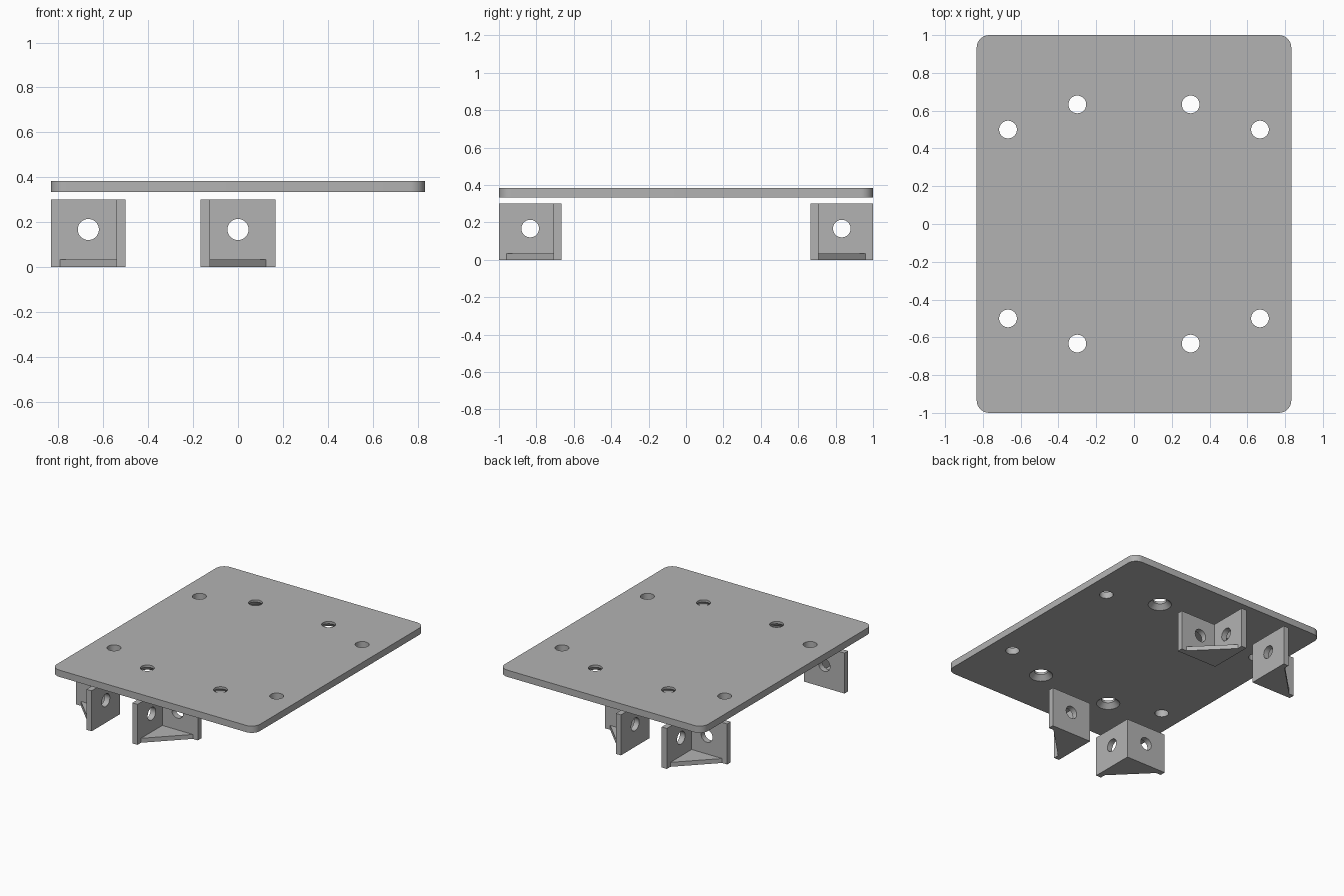
import bpy, bmesh, math
from mathutils import Matrix, Vector

old = bpy.data.objects.get("Cube")
if old:
    bpy.data.objects.remove(old, do_unlink=True)

grey = bpy.data.materials.new("plain grey")
grey.use_nodes = True
colour = (0.45, 0.45, 0.45, 1)
grey.diffuse_color = colour
grey.node_tree.nodes["Principled BSDF"].inputs["Base Color"].default_value = colour


def add_object(name, bm):
    bmesh.ops.recalc_face_normals(bm, faces=bm.faces)
    mesh = bpy.data.meshes.new(name)
    bm.to_mesh(mesh)
    bm.free()
    mesh.materials.append(grey)
    obj = bpy.data.objects.new(name, mesh)
    bpy.context.collection.objects.link(obj)
    return obj


def prism(name, outline, z0, z1, corner_radius=0):
    """Extrude a flat outline upward, optionally rounding its upright edges."""
    bm = bmesh.new()
    face = bm.faces.new([bm.verts.new((x, y, z0)) for x, y in outline])
    new = bmesh.ops.extrude_face_region(bm, geom=[face])["geom"]
    bmesh.ops.translate(bm, vec=(0, 0, z1 - z0),
                        verts=[g for g in new if isinstance(g, bmesh.types.BMVert)])
    if corner_radius:
        upright = [e for e in bm.edges
                   if abs(e.verts[0].co.z - e.verts[1].co.z) > 0.001]
        bmesh.ops.bevel(bm, geom=upright, offset=corner_radius, segments=8,
                        profile=0.5, affect='EDGES')
    return add_object(name, bm)


def cutter(centre, axis, depth, r1, r2=None):
    """Round cutter along an axis; r1 is the radius at the start, r2 at the end."""
    bm = bmesh.new()
    turn = Vector((0, 0, 1)).rotation_difference(Vector(axis)).to_matrix().to_4x4()
    bmesh.ops.create_cone(bm, cap_ends=True, segments=40, radius1=r1,
                          radius2=r1 if r2 is None else r2, depth=depth,
                          matrix=Matrix.Translation(centre) @ turn)
    obj = add_object("hole_cutter", bm)
    obj.hide_render = True
    return obj


def drill(obj, cutters):
    """Cut the holes, bake the result and discard the cutters."""
    for c in cutters:
        mod = obj.modifiers.new("hole", 'BOOLEAN')
        mod.operation = 'DIFFERENCE'
        mod.solver = 'EXACT'
        mod.object = c
    bpy.context.view_layer.update()
    graph = bpy.context.evaluated_depsgraph_get()
    baked = bpy.data.meshes.new_from_object(obj.evaluated_get(graph))
    obj.modifiers.clear()
    obj.data = baked
    for c in cutters:
        bpy.data.objects.remove(c, do_unlink=True)
    bpy.ops.object.select_all(action='DESELECT')
    obj.select_set(True)
    bpy.context.view_layer.objects.active = obj
    bpy.ops.object.shade_smooth_by_angle(angle=math.radians(30))


HOLE = 0.047
SIGNS = [(sx, sy) for sx in (-1, 1) for sy in (-1, 1)]

# Top plate with rounded corners
W, L, Z0, Z1 = 0.833, 1.0, 0.333, 0.383
plate = prism("top_plate", [(-W, -L), (W, -L), (W, L), (-W, L)], Z0, Z1, 0.067)

# Straight outer holes, and inner holes countersunk from the underside
SINK_R, SINK_D, EXTRA = 0.08, 0.033, 0.01
cuts = []
for sx, sy in SIGNS:
    cuts.append(cutter((sx * 0.667, sy * 0.5, Z0), (0, 0, 1), 0.3, HOLE))
    inner = (sx * 0.3, sy * 0.633)
    cuts.append(cutter((*inner, Z0), (0, 0, 1), 0.3, HOLE))
    flare = SINK_R + EXTRA * (SINK_R - HOLE) / SINK_D
    cuts.append(cutter((*inner, Z0 + (SINK_D - EXTRA) / 2), (0, 0, 1),
                       SINK_D + EXTRA, flare, HOLE))
drill(plate, cuts)

# Corner brackets: two drilled walls and a triangular floor, opening outward
SIZE, WALL, HEIGHT, FLOOR, LEG = 0.333, 0.042, 0.3, 0.033, 0.25
HOLE_Z = 0.167
for side, cx, sx in (("right", -0.667, 1), ("middle", 0, -1)):
    for end, cy, sy in (("front", -0.833, 1), ("back", 0.833, -1)):

        def place(points):
            return [(cx + sx * (SIZE / 2 - u), cy + sy * (SIZE / 2 - v))
                    for u, v in points]

        name = f"{end}_{side}_bracket"
        walls = prism(name + "_walls", place([
            (0, 0), (SIZE, 0), (SIZE, WALL), (WALL, WALL), (WALL, SIZE), (0, SIZE)]),
            0, HEIGHT)
        drill(walls, [cutter((cx, cy, HOLE_Z), axis, 0.5, HOLE)
                      for axis in ((1, 0, 0), (0, 1, 0))])
        prism(name + "_floor", place([
            (WALL, WALL), (WALL + LEG, WALL), (WALL, WALL + LEG)]), 0, FLOOR)
